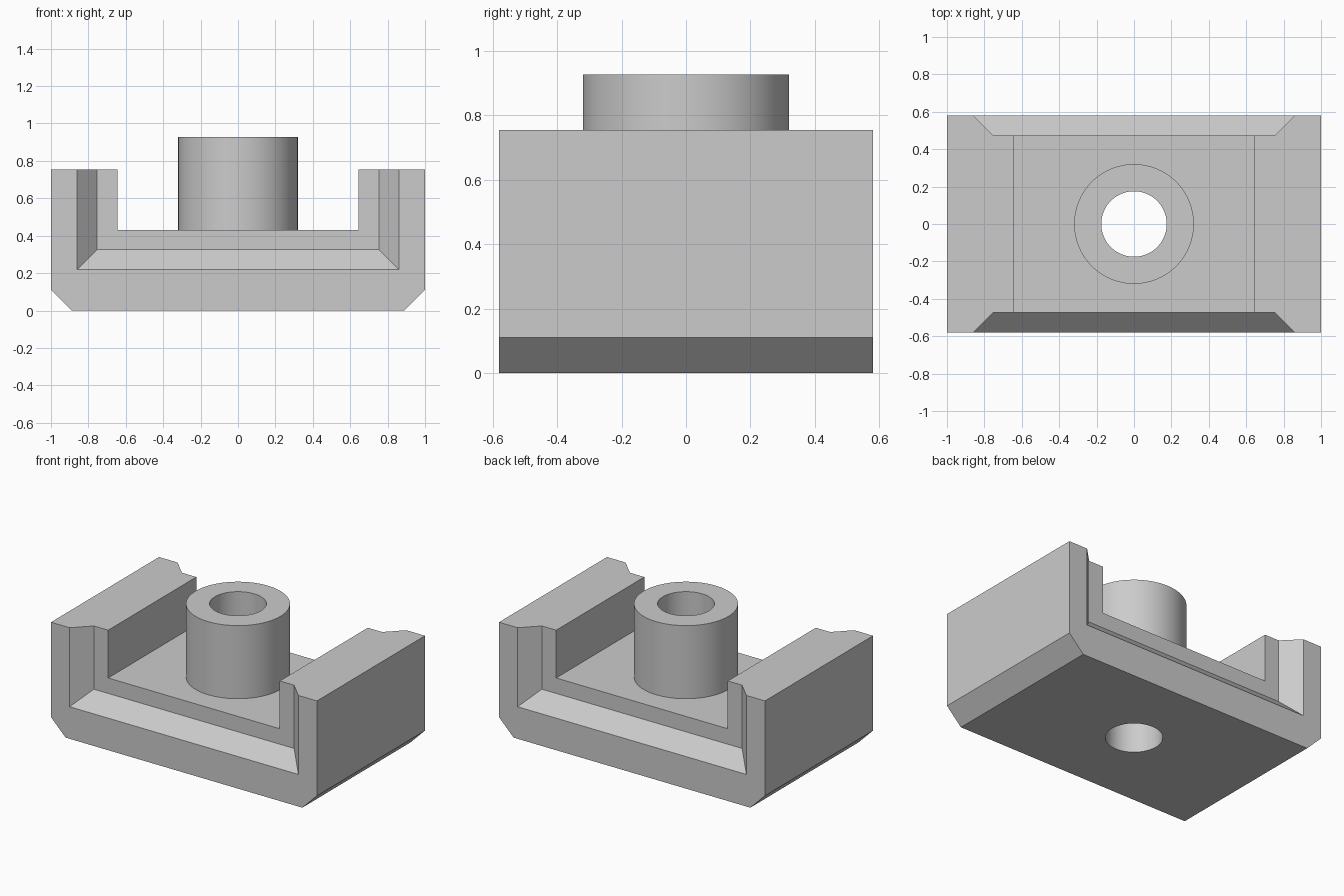
import bpy, bmesh, math

cube = bpy.data.objects.get("Cube")
if cube:
    bpy.data.objects.remove(cube, do_unlink=True)

HALF_X, HALF_Y = 1.0, 0.58
WALL_TOP, FLOOR, POST_TOP = 0.755, 0.43, 0.927
SLOT, CHAMFER = 0.645, 0.11
POST_R, BORE_R = 0.32, 0.175

grey = bpy.data.materials.new("plain grey")
grey.use_nodes = True
grey.diffuse_color = (0.6, 0.6, 0.6, 1)
grey.node_tree.nodes["Principled BSDF"].inputs["Base Color"].default_value = (0.6, 0.6, 0.6, 1)


def loft(name, sections):
    """Solid through (y, outline of x,z points) sections."""
    bm = bmesh.new()
    rings = [[bm.verts.new((x, y, z)) for x, z in pts] for y, pts in sections]
    for a, b in zip(rings, rings[1:]):
        for i in range(len(a)):
            j = (i + 1) % len(a)
            bm.faces.new((a[i], a[j], b[j], b[i]))
    bm.faces.new(rings[0])
    bm.faces.new(rings[-1])
    bmesh.ops.recalc_face_normals(bm, faces=bm.faces)
    mesh = bpy.data.meshes.new(name)
    bm.to_mesh(mesh)
    bm.free()
    ob = bpy.data.objects.new(name, mesh)
    bpy.context.collection.objects.link(ob)
    mesh.materials.append(grey)
    return ob


def cylinder(name, radius, z0, z1):
    bpy.ops.mesh.primitive_cylinder_add(vertices=96, radius=radius, depth=z1 - z0,
                                        location=(0, 0, (z0 + z1) / 2))
    ob = bpy.context.object
    ob.name = name
    ob.data.materials.append(grey)
    return ob


def combine(target, tool, operation):
    tool.hide_render = True
    mod = target.modifiers.new(operation.lower(), 'BOOLEAN')
    mod.operation, mod.object, mod.solver = operation, tool, 'EXACT'
    bpy.context.view_layer.objects.active = target
    bpy.ops.object.modifier_apply(modifier=mod.name)
    bpy.data.objects.remove(tool, do_unlink=True)


# U-shaped channel body with chamfered lower edges
half = [(HALF_X - CHAMFER, 0), (HALF_X, CHAMFER), (HALF_X, WALL_TOP),
        (SLOT, WALL_TOP), (SLOT, FLOOR)]
profile = half + [(-x, z) for x, z in reversed(half)]
body = loft("channel_body", [(-HALF_Y, profile), (HALF_Y, profile)])

# Flared recess at each open end
def opening(w, z):
    return [(-w, z), (w, z), (w, 1.2), (-w, 1.2)]

for side in (-1, 1):
    flare = loft("flare_cutter", [(side * 0.473, opening(0.753, 0.325)),
                                  (side * 0.68, opening(0.96, 0.118))])
    combine(body, flare, 'DIFFERENCE')

# Central post and through bore
combine(body, cylinder("post", POST_R, 0.2, POST_TOP), 'UNION')
combine(body, cylinder("bore_cutter", BORE_R, -0.2, 1.2), 'DIFFERENCE')

bpy.ops.object.select_all(action='DESELECT')
body.select_set(True)
bpy.context.view_layer.objects.active = body
bpy.ops.object.shade_smooth_by_angle(angle=math.radians(30))
